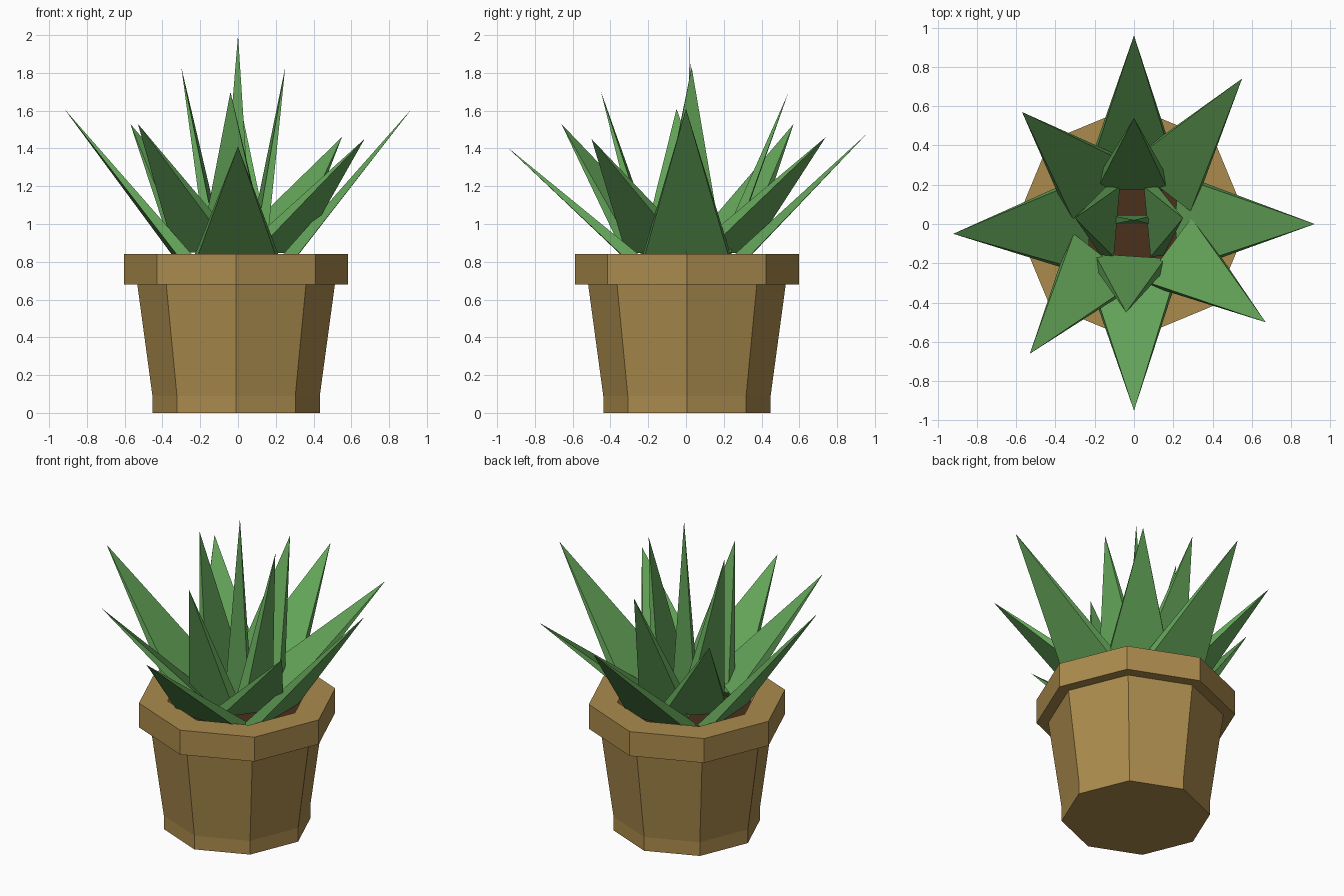
import bpy, bmesh, math
from mathutils import Vector

if "Cube" in bpy.data.objects:
    bpy.data.objects.remove(bpy.data.objects["Cube"])

CX, CY = -0.01, 0.005


def material(name, rgb):
    m = bpy.data.materials.new(name)
    m.diffuse_color = (*rgb, 1)
    m.use_nodes = True
    m.node_tree.nodes["Principled BSDF"].inputs["Base Color"].default_value = m.diffuse_color
    return m


def make_object(name, bm, mat):
    bmesh.ops.recalc_face_normals(bm, faces=bm.faces)
    me = bpy.data.meshes.new(name)
    bm.to_mesh(me)
    bm.free()
    me.materials.append(mat)
    ob = bpy.data.objects.new(name, me)
    bpy.context.collection.objects.link(ob)
    return ob


def lathe8(name, profile, mat):
    """Eight-sided turned solid, capped at both ends of the profile."""
    bm = bmesh.new()
    rings = []
    for r, z in profile:
        rings.append([bm.verts.new((CX + r * math.cos(i * math.pi / 4),
                                    CY + r * math.sin(i * math.pi / 4), z)) for i in range(8)])
    for a, b in zip(rings, rings[1:]):
        for i in range(8):
            j = (i + 1) % 8
            bm.faces.new((a[i], a[j], b[j], b[i]))
    bm.faces.new(rings[0][::-1])
    bm.faces.new(rings[-1])
    return make_object(name, bm, mat)


def leaf(name, base, tip, half_w, half_t, mat):
    """Flattened four-sided spike from base centre to tip."""
    base, tip = Vector(base), Vector(tip)
    axis = (tip - base).normalized()
    out = Vector((tip.x - CX, tip.y - CY, 0))
    if out.length < 0.1:
        out = Vector((0, 1, 0))
    side = axis.cross(out).normalized()
    thick = axis.cross(side)
    bm = bmesh.new()
    ring = [bm.verts.new(base + side * half_w * s + thick * half_t * t)
            for s, t in ((-1, -1), (1, -1), (1, 1), (-1, 1))]
    top = bm.verts.new(tip)
    for i in range(4):
        bm.faces.new((ring[i], ring[(i + 1) % 4], top))
    bm.faces.new(ring[::-1])
    return make_object(name, bm, mat)


clay = material("clay", (0.41, 0.26, 0.075))
earth = material("earth", (0.07, 0.03, 0.012))
green = material("leaf_green", (0.127, 0.376, 0.10))

# Pot with foot band, flared wall and thick rim
lathe8("pot", [(0.443, 0), (0.443, 0.09), (0.523, 0.68), (0.593, 0.68),
               (0.593, 0.84), (0.42, 0.84), (0.40, 0.74)], clay)
# Soil
lathe8("soil", [(0.40, 0.72), (0.405, 0.77)], earth)

# Outer leaves: tip, base radius, base height, half width
outer = [((0.92, 0.00, 1.61), 0.25, 0.79, 0.24),
         ((0.55, 0.74, 1.46), 0.25, 0.87, 0.20),
         ((0.00, 0.96, 1.48), 0.25, 0.79, 0.23),
         ((-0.57, 0.57, 1.53), 0.25, 0.87, 0.20),
         ((-0.92, -0.05, 1.61), 0.25, 0.79, 0.24),
         ((-0.53, -0.66, 1.53), 0.25, 0.87, 0.20),
         ((0.00, -0.95, 1.41), 0.25, 0.79, 0.23),
         ((0.67, -0.50, 1.45), 0.25, 0.87, 0.20)]
# Inner leaves
inner = [((0.25, 0.03, 1.83), 0.11, 0.85, 0.18),
         ((0.00, 0.54, 1.69), 0.20, 0.85, 0.18),
         ((-0.30, 0.03, 1.83), 0.11, 0.85, 0.18),
         ((-0.04, -0.45, 1.70), 0.20, 0.85, 0.18)]
for label, group in (("outer_leaf", outer), ("inner_leaf", inner)):
    for n, (tip, r, z, w) in enumerate(group, 1):
        a = math.atan2(tip[1] - CY, tip[0] - CX)
        leaf(f"{label}_{n}", (CX + r * math.cos(a), CY + r * math.sin(a), z), tip, w, 0.033, green)

# Centre leaf
leaf("centre_leaf", (-0.01, 0.02, 0.78), (0.0, 0.02, 2.0), 0.09, 0.02, green)
